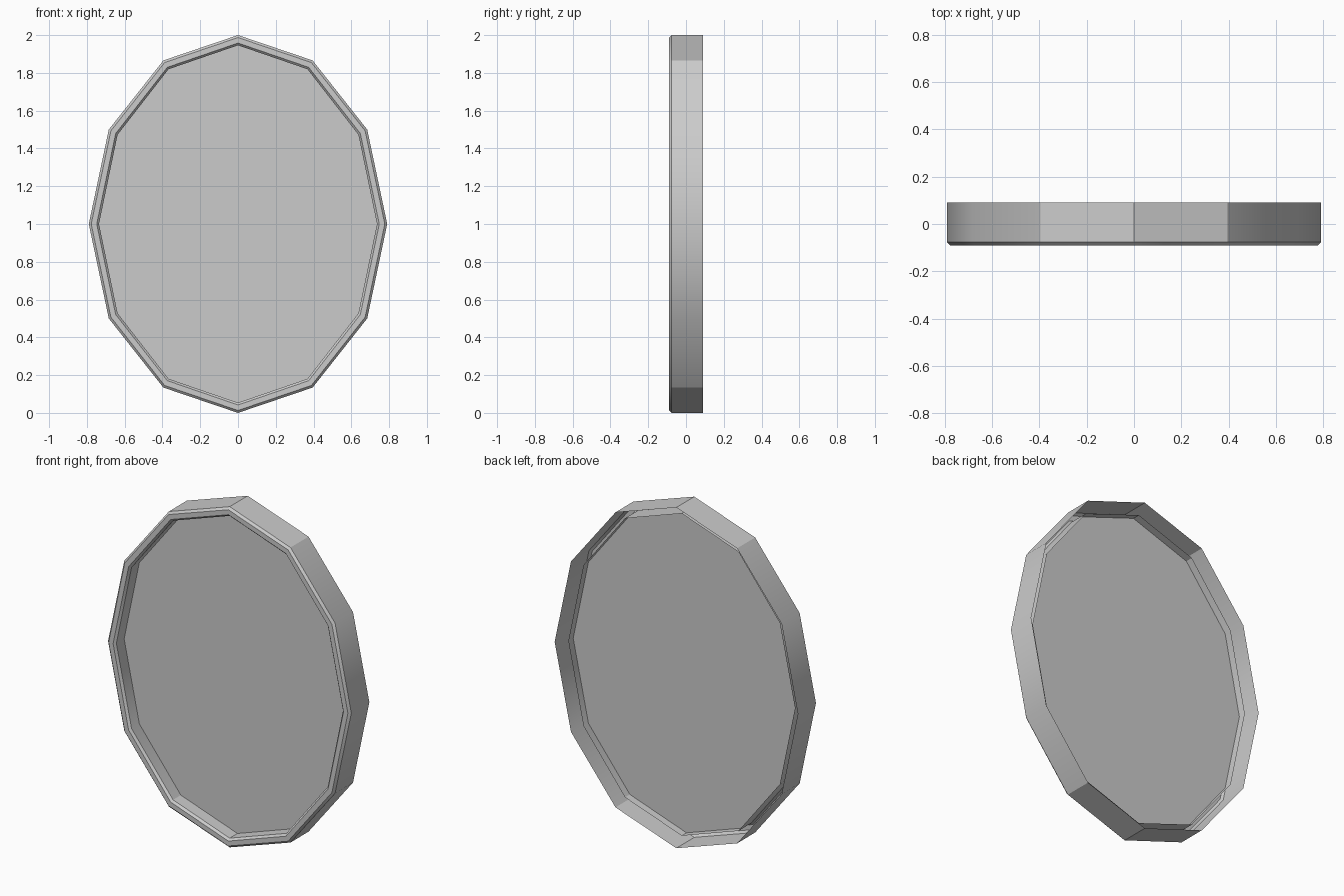
import bpy, bmesh, math

if "Cube" in bpy.data.objects:
    bpy.data.objects.remove(bpy.data.objects["Cube"])

SIDES = 12
RX, RZ = 0.79, 1.0


def ring(bm, inset, y):
    # one twelve-sided oval loop, inset from the outer outline
    return [bm.verts.new(((RX - inset) * math.sin(2 * math.pi * i / SIDES), y,
                          1 + (RZ - inset) * math.cos(2 * math.pi * i / SIDES)))
            for i in range(SIDES)]


def finish(bm, name):
    mesh = bpy.data.meshes.new(name)
    bm.to_mesh(mesh)
    bm.free()
    obj = bpy.data.objects.new(name, mesh)
    bpy.context.collection.objects.link(obj)
    bpy.ops.object.select_all(action='DESELECT')
    obj.select_set(True)
    bpy.context.view_layer.objects.active = obj
    bpy.ops.object.shade_smooth_by_angle(angle=math.radians(30))
    return obj


# Frame: open-backed moulding as (inset, y), from outer back edge round to inner back edge
profile = [(0, 0.09), (0, -0.077), (0.013, -0.09), (0.042, -0.09),
           (0.054, -0.077), (0.054, 0.04)]
bm = bmesh.new()
loops = [ring(bm, d, y) for d, y in profile]
for a, b in zip(loops, loops[1:]):
    for i in range(SIDES):
        j = (i + 1) % SIDES
        bm.faces.new((a[i], a[j], b[j], b[i]))
# make every face point out of the moulding
bm.normal_update()
bm.faces.ensure_lookup_table()
first = bm.faces[0]
c = first.calc_center_median()
if first.normal.x * c.x + first.normal.z * (c.z - 1) < 0:
    bmesh.ops.reverse_faces(bm, faces=bm.faces[:])
finish(bm, "oval_frame")

# Panel: flat sheet set inside the frame
bm = bmesh.new()
face = bm.faces.new(ring(bm, 0.054, -0.005))
face.normal_update()
if face.normal.y > 0:
    face.normal_flip()
finish(bm, "mirror_panel")
